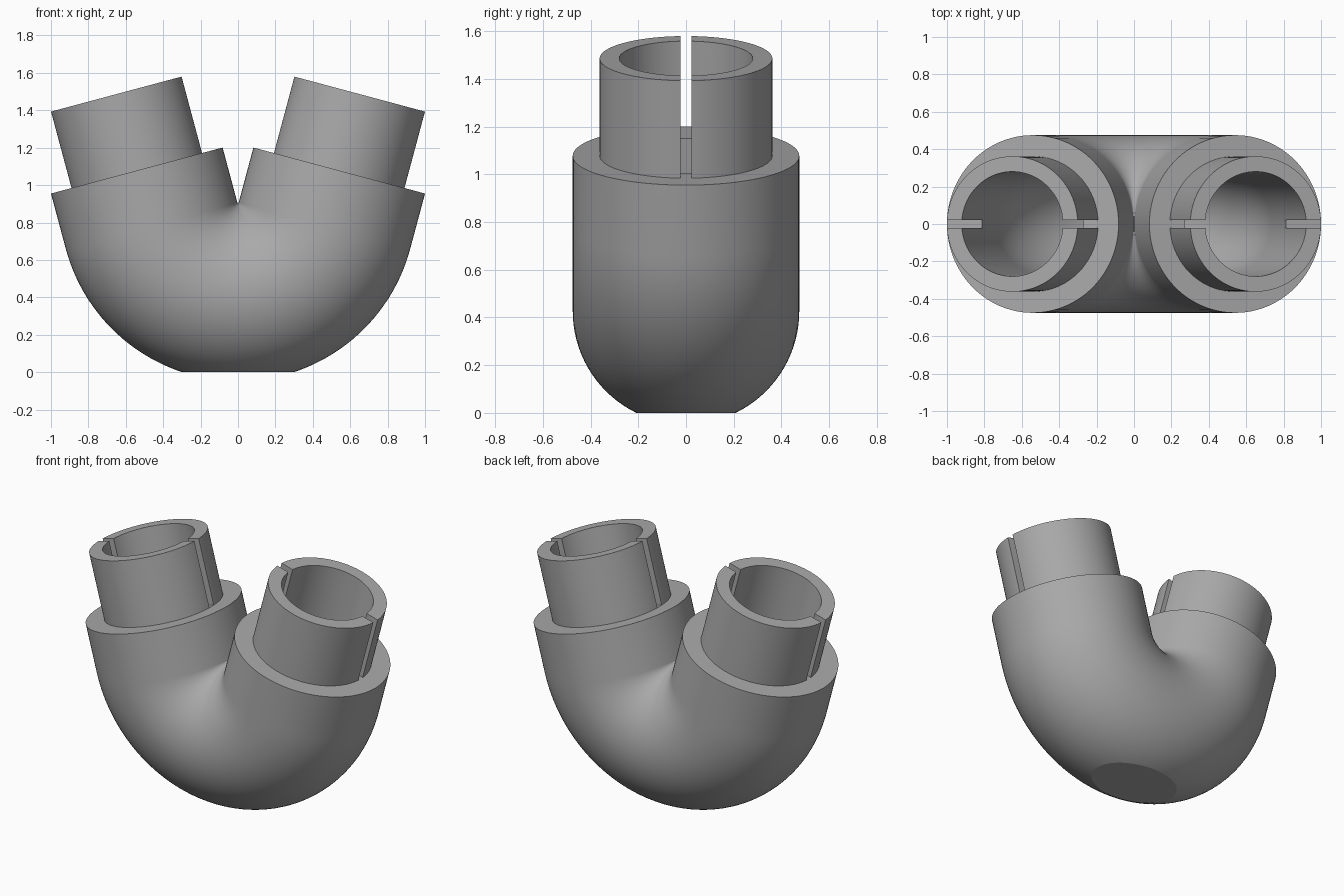
import bpy
import bmesh
from math import sin, cos, radians, pi
from mathutils import Vector

if "Cube" in bpy.data.objects:
    bpy.data.objects.remove(bpy.data.objects["Cube"], do_unlink=True)

BEND_Z = 0.905            # height of the bend centre
BEND_R = 0.478            # radius of the pipe centre line
BODY_R, SPIGOT_R, BORE_R = 0.475, 0.362, 0.28
COLLAR, RIM = 0.307, 0.73  # lengths along the straight legs
TILT = 15                 # outward lean of the legs, degrees
SIDES, STEPS = 96, 60
SLOT = 0.045

grey = bpy.data.materials.new("plain grey")
grey.use_nodes = True
colour = (0.4, 0.4, 0.4, 1)
grey.diffuse_color = colour
grey.node_tree.nodes["Principled BSDF"].inputs["Base Color"].default_value = colour


def add_ring(bm, angle, offset, radius):
    """Circle across the pipe at a bend angle, shifted along the tangent."""
    t = radians(angle)
    out = Vector((cos(t), 0, sin(t)))
    along = Vector((-sin(t), 0, cos(t)))
    base = Vector((0, 0, BEND_Z)) + along * offset
    ring = []
    for i in range(SIDES):
        p = 2 * pi * i / SIDES
        ring.append(bm.verts.new(base + out * (BEND_R + radius * cos(p))
                                 + Vector((0, radius * sin(p), 0))))
    return ring


# Stations run over the outside, around the rim and back through the bore
start, end = 180 + TILT, 360 - TILT
bend = [start + (end - start) * i / STEPS for i in range(STEPS + 1)]
stations = [(start, -RIM, SPIGOT_R), (start, -COLLAR, SPIGOT_R), (start, -COLLAR, BODY_R)]
stations += [(a, 0, BODY_R) for a in bend]
stations += [(end, COLLAR, BODY_R), (end, COLLAR, SPIGOT_R), (end, RIM, SPIGOT_R), (end, RIM, BORE_R)]
stations += [(a, 0, BORE_R) for a in reversed(bend)]
stations += [(start, -RIM, BORE_R)]

bm = bmesh.new()
rings = [add_ring(bm, *s) for s in stations]
for k, ring in enumerate(rings):
    nxt = rings[(k + 1) % len(rings)]
    for i in range(SIDES):
        j = (i + 1) % SIDES
        bm.faces.new((ring[i], ring[j], nxt[j], nxt[i]))

# Flat foot
bmesh.ops.bisect_plane(bm, geom=bm.verts[:] + bm.edges[:] + bm.faces[:],
                       plane_co=(0, 0, 0), plane_no=(0, 0, 1), clear_inner=True)
bmesh.ops.holes_fill(bm, edges=[e for e in bm.edges if e.is_boundary], sides=0)
bmesh.ops.recalc_face_normals(bm, faces=bm.faces[:])

mesh = bpy.data.meshes.new("pipe_elbow")
bm.to_mesh(mesh)
bm.free()
mesh.materials.append(grey)
pipe = bpy.data.objects.new("pipe_elbow", mesh)
bpy.context.collection.objects.link(pipe)

# Slots across both spigots, down to the collar
for side in (-1, 1):
    lean = radians(TILT)
    axis = Vector((side * sin(lean), 0, cos(lean)))
    out = Vector((side * cos(lean), 0, -sin(lean)))
    height = 0.6
    centre = Vector((0, 0, BEND_Z)) + out * BEND_R + axis * (COLLAR + 0.001 + height / 2)
    bpy.ops.mesh.primitive_cube_add(size=1, location=centre, rotation=(0, side * lean, 0))
    cutter = bpy.context.object
    cutter.name = "slot_cutter"
    cutter.scale = (0.9, SLOT, height)
    cutter.hide_render = True
    cutter.data.materials.append(grey)
    bpy.context.view_layer.update()
    cut = pipe.modifiers.new("slot", 'BOOLEAN')
    cut.operation = 'DIFFERENCE'
    cut.solver = 'EXACT'
    cut.object = cutter
    bpy.context.view_layer.objects.active = pipe
    bpy.ops.object.modifier_apply(modifier=cut.name)
    bpy.data.objects.remove(cutter, do_unlink=True)

# Smooth curved walls, crisp rims
bpy.ops.object.select_all(action='DESELECT')
pipe.select_set(True)
bpy.context.view_layer.objects.active = pipe
bpy.ops.object.shade_smooth_by_angle(angle=radians(15))
